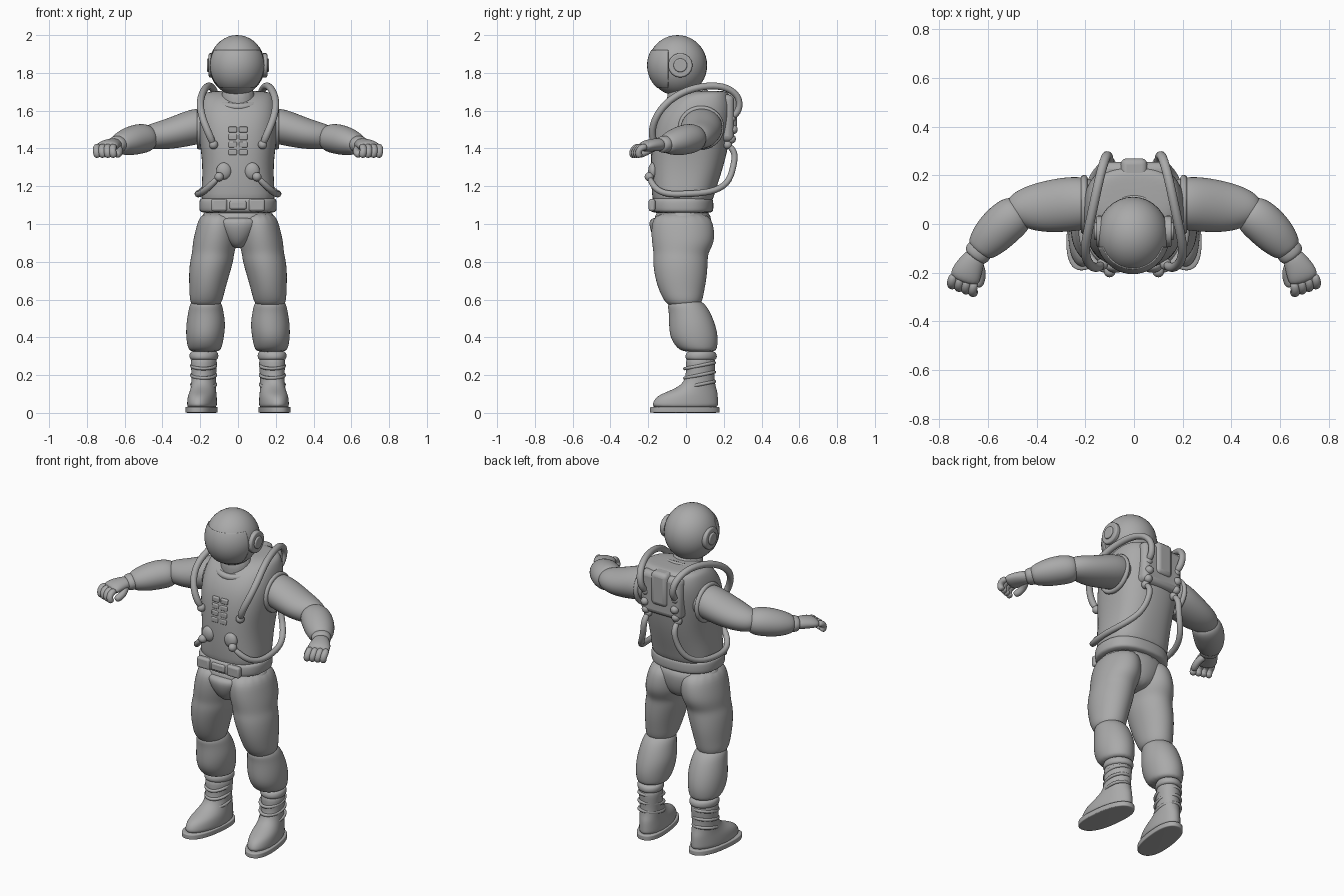
import bpy, bmesh, math
from mathutils import Vector, Matrix

if "Cube" in bpy.data.objects:
    bpy.data.objects.remove(bpy.data.objects["Cube"])

grey = bpy.data.materials.new("suit_grey")
grey.use_nodes = True
GREY = (0.4, 0.4, 0.4, 1)
grey.diffuse_color = GREY
grey.node_tree.nodes["Principled BSDF"].inputs["Base Color"].default_value = GREY
X, Y, Z = Vector((1, 0, 0)), Vector((0, 1, 0)), Vector((0, 0, 1))
SIDES = (("left_", 1), ("right_", -1))


def finish(name, bm, subdivide=0, bevel=0.0):
    """Turn a bmesh into a smooth shaded object."""
    bmesh.ops.recalc_face_normals(bm, faces=bm.faces)
    mesh = bpy.data.meshes.new(name)
    bm.to_mesh(mesh)
    bm.free()
    mesh.materials.append(grey)
    obj = bpy.data.objects.new(name, mesh)
    bpy.context.collection.objects.link(obj)
    for poly in mesh.polygons:
        poly.use_smooth = True
    if subdivide:
        mod = obj.modifiers.new("smooth", "SUBSURF")
        mod.levels = mod.render_levels = subdivide
    if bevel:
        mod = obj.modifiers.new("round", "BEVEL")
        mod.width, mod.segments = bevel, 3
    return obj


def loft(name, rings, axis=None, up=Z, power=2.0, sides=16, mirror=1, shear=0.0):
    """Skin rings of (x, y, z, side radius, up radius) along a path."""
    bm = bmesh.new()
    grow = 3 / (2 + math.cos(math.tau / sides))
    centres = [Vector(r[:3]) for r in rings]
    normal, loops = up.copy(), []
    for i, (x, y, z, ra, rb) in enumerate(rings):
        tangent = axis or (centres[min(i + 1, len(rings) - 1)] - centres[max(i - 1, 0)]).normalized()
        normal = (normal - tangent * normal.dot(tangent)).normalized()
        side = normal.cross(tangent)
        loop = []
        for k in range(sides):
            a = math.tau * k / sides
            c, s = math.cos(a), math.sin(a)
            c = math.copysign(abs(c) ** (2 / power), c)
            s = math.copysign(abs(s) ** (2 / power), s)
            p = centres[i] + (side * c * ra + normal * s * rb) * grow
            p.x -= shear * p.y
            p.x *= mirror
            loop.append(bm.verts.new(p))
        loops.append(loop)
    for a, b in zip(loops, loops[1:]):
        for k in range(sides):
            n = (k + 1) % sides
            bm.faces.new((a[k], a[n], b[n], b[k]))
    bm.faces.new(loops[0])
    bm.faces.new(loops[-1])
    return finish(name, bm, subdivide=2)


def column(name, rows, x=0.0, **options):
    """Upright loft from rows of (z, x, front, back, half width)."""
    rings = [(cx + x, (f + b) / 2, z, w, (b - f) / 2) for z, cx, f, b, w in rows]
    return loft(name, rings, axis=Z, up=Y, **options)


def tube(name, points, radius, mirror=1, up=X):
    return loft(name, [(*p, radius, radius) for p in points], up=up, sides=10, mirror=mirror)


def ball(name, centre, size):
    bm = bmesh.new()
    bmesh.ops.create_uvsphere(bm, u_segments=32, v_segments=20, radius=1)
    bmesh.ops.transform(bm, matrix=Matrix.LocRotScale(Vector(centre), None, Vector(size)), verts=bm.verts)
    return finish(name, bm)


def box(name, centre, size, bevel=0.01):
    bm = bmesh.new()
    bmesh.ops.create_cube(bm, size=1)
    bmesh.ops.transform(bm, matrix=Matrix.LocRotScale(Vector(centre), None, Vector(size)), verts=bm.verts)
    return finish(name, bm, bevel=bevel)


def disc(name, centre, radius, depth, bevel):
    """Cylinder whose axis runs along x."""
    bm = bmesh.new()
    bmesh.ops.create_cone(bm, cap_ends=True, segments=32, radius1=radius, radius2=radius, depth=depth)
    turn = Matrix.Translation(centre) @ Matrix.Rotation(math.pi / 2, 4, "Y")
    bmesh.ops.transform(bm, matrix=turn, verts=bm.verts)
    obj = finish(name, bm, bevel=bevel)
    obj.modifiers["round"].limit_method = "ANGLE"
    return obj


def hoop(name, centre, ra, rb, thickness, axis, up):
    """Closed ring built from a swept circle."""
    bm = bmesh.new()
    axis = axis.normalized()
    side = up.cross(axis).normalized()
    other = axis.cross(side)
    grid = []
    for i in range(40):
        a = math.tau * i / 40
        out = side * math.cos(a) * ra + other * math.sin(a) * rb
        spoke = out.normalized()
        grid.append([bm.verts.new(Vector(centre) + out + thickness * (
            spoke * math.cos(math.tau * k / 10) + axis * math.sin(math.tau * k / 10))) for k in range(10)])
    for i in range(40):
        for k in range(10):
            a, b, n = grid[i], grid[(i + 1) % 40], (k + 1) % 10
            bm.faces.new((a[k], a[n], b[n], b[k]))
    return finish(name, bm)


# Helmet with a raised visor cut from a slightly larger shell
HEAD = Vector((-0.005, -0.045, 1.84))
ball("helmet", HEAD, (0.148, 0.157, 0.16))
bm = bmesh.new()
bmesh.ops.create_uvsphere(bm, u_segments=48, v_segments=32, radius=1)
bmesh.ops.transform(bm, matrix=Matrix.Diagonal((0.152, 0.161, 0.162, 1)), verts=bm.verts)
for point, normal in (((0, -0.05, 0), Y), ((0, 0, 0.08), Z), ((0, 0, -0.12), -Z)):
    bmesh.ops.bisect_plane(bm, geom=bm.verts[:] + bm.edges[:] + bm.faces[:],
                           plane_co=point, plane_no=normal, clear_outer=True)
bmesh.ops.translate(bm, vec=HEAD, verts=bm.verts)
visor = finish("visor", bm)
visor.modifiers.new("thickness", "SOLIDIFY").thickness = 0.008
for label, s in SIDES:
    disc(label + "ear_cover", (s * 0.14, -0.03, 1.84), 0.064, 0.03, 0.008)
    disc(label + "ear_cap", (s * 0.146, -0.03, 1.84), 0.036, 0.036, 0.006)

# Neck and collar
column("neck", [(1.56, 0, -0.1, 0.09, 0.09), (1.64, 0, -0.1, 0.08, 0.09), (1.74, 0, -0.1, 0.06, 0.085)])
hoop("collar", (0, 0, 1.655), 0.115, 0.11, 0.02, Vector((0, -0.35, 1)), Y)

# Torso, backpack and chest controls
column("vest", [
    (1.08, 0, -0.17, 0.13, 0.19), (1.16, 0, -0.18, 0.15, 0.195), (1.25, 0, -0.185, 0.18, 0.187),
    (1.35, 0, -0.185, 0.21, 0.19), (1.45, 0, -0.18, 0.23, 0.205), (1.55, 0, -0.16, 0.245, 0.212),
    (1.62, 0, -0.12, 0.25, 0.205), (1.67, 0, -0.07, 0.24, 0.19), (1.7, 0, 0.0, 0.22, 0.17),
    (1.705, 0, 0.06, 0.19, 0.1)], power=2.5, sides=24)
box("backpack", (0, 0.19, 1.56), (0.27, 0.13, 0.25), 0.03)
box("backpack_spine", (0, 0.2, 1.6), (0.11, 0.14, 0.2), 0.025)
for row in range(4):
    for s in (-1, 1):
        box("chest_button", (s * 0.028, -0.172 + row * 0.003, 1.38 + row * 0.04), (0.045, 0.03, 0.03), 0.006)

# Belt, pelvis and groin pad
column("belt", [(1.055, 0, -0.175, 0.135, 0.195), (1.07, 0, -0.19, 0.145, 0.205),
                (1.125, 0, -0.19, 0.145, 0.205), (1.145, 0, -0.175, 0.135, 0.195)], power=2.4, sides=24)
column("pelvis", [(0.87, 0, -0.09, 0.08, 0.07), (0.93, 0, -0.14, 0.12, 0.14),
                  (1.0, 0, -0.165, 0.135, 0.2), (1.09, 0, -0.17, 0.13, 0.195)])
column("groin_pad", [(0.87, 0, -0.12, -0.05, 0.02), (0.91, 0, -0.165, -0.05, 0.06),
                     (0.98, 0, -0.195, -0.06, 0.095), (1.04, 0, -0.195, -0.06, 0.115)])
box("belt_buckle", (0, -0.185, 1.1), (0.09, 0.025, 0.045))

for label, s in SIDES:
    # Vest fittings and hoses
    box(label + "belt_pouch", (s * 0.1, -0.18, 1.1), (0.085, 0.035, 0.065), 0.012)
    ball(label + "vest_pocket", (s * 0.075, -0.175, 1.28), (0.04, 0.025, 0.045))
    hoop(label + "armhole_rim", (s * 0.205, 0.08, 1.51), 0.108, 0.102, 0.014, X, Z)
    hose = [(0.13, -0.165, 1.42), (0.155, -0.185, 1.48), (0.19, -0.165, 1.56), (0.205, -0.11, 1.64),
            (0.187, -0.02, 1.7), (0.165, 0.08, 1.73), (0.14, 0.2, 1.735), (0.115, 0.285, 1.68),
            (0.105, 0.285, 1.6), (0.1, 0.24, 1.56)]
    tube(label + "shoulder_hose", hose, 0.019, s)
    hip = [(0.1, 0.22, 1.42), (0.1, 0.265, 1.38), (0.11, 0.25, 1.3), (0.15, 0.225, 1.21), (0.2, 0.13, 1.165),
           (0.217, 0, 1.16), (0.207, -0.09, 1.155), (0.17, -0.165, 1.18), (0.1, -0.195, 1.25)]
    tube(label + "hip_hose", hip, 0.017, s)
    for x, y, z in (hose[0], hose[-1], hip[0], hip[-1], (0.1, 0.25, 1.5), (0.1, 0.24, 1.45)):
        ball(label + "hose_fitting", (s * x, y, z), (0.024, 0.024, 0.024))

    # Arms
    loft(label + "upper_arm", [
        (0.14, 0.085, 1.53, 0.09, 0.08), (0.21, 0.085, 1.52, 0.11, 0.095), (0.28, 0.08, 1.5, 0.112, 0.09),
        (0.37, 0.07, 1.475, 0.105, 0.08), (0.44, 0.065, 1.465, 0.088, 0.07),
        (0.48, 0.055, 1.46, 0.07, 0.06), (0.5, 0.04, 1.455, 0.05, 0.045)], mirror=s)
    loft(label + "forearm", [
        (0.455, 0.06, 1.46, 0.06, 0.055), (0.485, 0.04, 1.455, 0.083, 0.075), (0.53, 0.005, 1.45, 0.088, 0.08),
        (0.585, -0.05, 1.435, 0.084, 0.074), (0.625, -0.095, 1.425, 0.066, 0.056),
        (0.64, -0.115, 1.42, 0.05, 0.044)], mirror=s)
    loft(label + "cuff", [
        (0.625, -0.09, 1.425, 0.045, 0.04), (0.632, -0.105, 1.423, 0.056, 0.046),
        (0.65, -0.13, 1.42, 0.054, 0.044), (0.658, -0.14, 1.418, 0.04, 0.034)], mirror=s)

    # Gloves with curled fingers
    loft(label + "palm", [
        (0.642, -0.12, 1.42, 0.04, 0.032), (0.665, -0.155, 1.42, 0.05, 0.034),
        (0.69, -0.205, 1.415, 0.064, 0.032), (0.702, -0.24, 1.405, 0.058, 0.024)], mirror=s)
    knuckle, across = Vector((0.698, -0.222, 1.412)), Vector((0.92, 0.34, 0))
    curl = [Vector(v) for v in ((0, 0, 0), (0.01, -0.035, -0.008), (0.008, -0.05, -0.035), (0, -0.035, -0.06))]
    for i in range(4):
        root = knuckle + across * (i - 1.5) * 0.031
        tube(label + "finger", [root + v for v in curl], 0.019, s)
    tube(label + "thumb", [(0.645, -0.155, 1.41), (0.628, -0.19, 1.395), (0.628, -0.225, 1.375),
                           (0.645, -0.26, 1.365)], 0.02, s)

    # Legs
    column(label + "thigh", [
        (1.07, 0.1, -0.165, 0.12, 0.095), (0.98, 0.11, -0.185, 0.15, 0.112), (0.9, 0.122, -0.18, 0.15, 0.118),
        (0.845, 0.132, -0.17, 0.115, 0.11), (0.8, 0.14, -0.175, 0.115, 0.115), (0.72, 0.155, -0.165, 0.11, 0.105),
        (0.64, 0.164, -0.14, 0.095, 0.092), (0.585, 0.17, -0.11, 0.085, 0.085),
        (0.56, 0.17, -0.08, 0.06, 0.06)], mirror=s)
    column(label + "shin", [
        (0.6, 0.17, -0.07, 0.07, 0.065), (0.575, 0.17, -0.1, 0.1, 0.085), (0.54, 0.17, -0.09, 0.125, 0.092),
        (0.47, 0.17, -0.09, 0.155, 0.104), (0.4, 0.175, -0.085, 0.17, 0.1), (0.345, 0.176, -0.05, 0.165, 0.09),
        (0.32, 0.176, -0.01, 0.155, 0.075)], mirror=s)

    # Boots
    column(label + "boot_cuff", [(0.33, 0.19, 0.02, 0.14, 0.06), (0.318, 0.19, 0.0, 0.162, 0.076),
                                 (0.29, 0.19, -0.005, 0.165, 0.076), (0.275, 0.19, 0.01, 0.15, 0.065)],
           mirror=s, shear=0.12)
    column(label + "boot", [
        (0.31, 0.19, 0.0, 0.155, 0.07), (0.25, 0.19, 0.0, 0.155, 0.068), (0.19, 0.19, 0.0, 0.15, 0.063),
        (0.145, 0.19, -0.025, 0.155, 0.064), (0.115, 0.19, -0.09, 0.165, 0.068), (0.09, 0.19, -0.155, 0.168, 0.074),
        (0.05, 0.19, -0.178, 0.17, 0.077), (0.02, 0.19, -0.175, 0.17, 0.074)], mirror=s, shear=0.12)
    column(label + "sole", [(z, 0.192, -0.19, 0.177, 0.08) for z in (0, 0.002, 0.03, 0.034)],
           mirror=s, shear=0.12, power=2.4, sides=24)
    for z in (0.15, 0.2, 0.25):
        hoop(label + "boot_strap", (s * 0.182, 0.072, z), 0.063, 0.08, 0.009, Vector((0, -0.2, 1)), Y)

# Keep crisp edges on the hard fittings
bpy.ops.object.select_all(action="DESELECT")
for obj in bpy.context.scene.objects:
    if any(word in obj.name for word in ("ear_", "visor", "buckle", "button", "pouch", "backpack")):
        obj.select_set(True)
        bpy.context.view_layer.objects.active = obj
bpy.ops.object.shade_smooth_by_angle(angle=math.radians(35))
